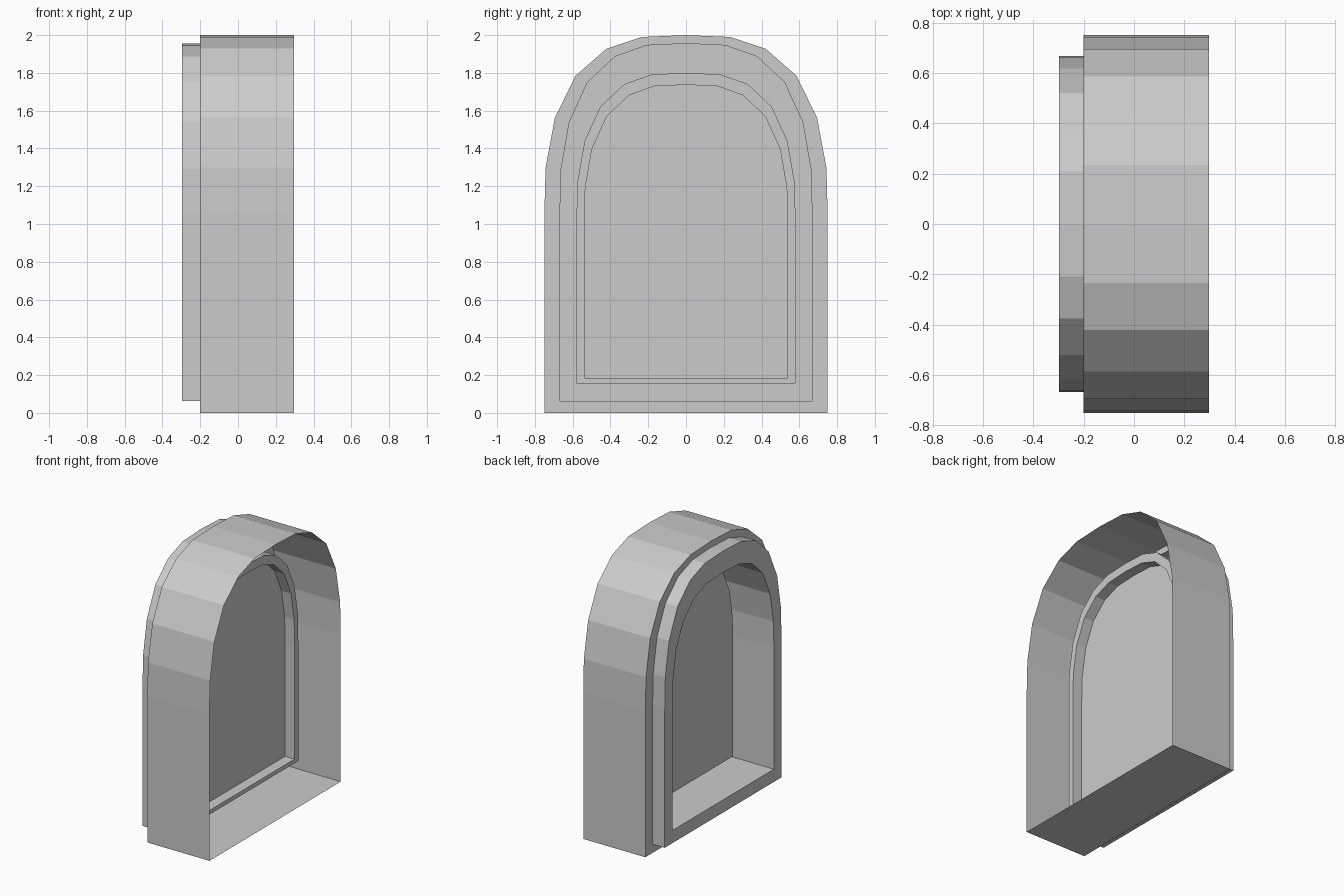
import bpy, bmesh

if "Cube" in bpy.data.objects:
    bpy.data.objects.remove(bpy.data.objects["Cube"])

# Half of the arch outline (y, z), from bottom corner to crown
HALF = [(0.75, 0), (0.75, 1.06), (0.743, 1.30), (0.694, 1.562),
        (0.585, 1.785), (0.421, 1.928), (0.235, 1.99), (0, 2.0)]
ARCH = HALF + [(-y, z) for y, z in reversed(HALF[:-1])]


def arch_loop(bm, x, half_width, bottom, top):
    """One arch outline at depth x, fitted to the given size."""
    sy, sz = half_width / 0.75, (top - bottom) / 2.0
    return [bm.verts.new((x, y * sy, bottom + z * sz)) for y, z in ARCH]


def build(name, sections, cap=False):
    """Bridge successive arch outlines; optionally close the last one."""
    bm = bmesh.new()
    loops = [arch_loop(bm, *s) for s in sections]
    n = len(ARCH)
    for a, b in zip(loops, loops[1:]):
        for i in range(n):
            j = (i + 1) % n
            bm.faces.new((a[i], a[j], b[j], b[i]))
    if cap:
        bm.faces.new(loops[-1])
    bm.normal_update()
    # The first wall is an outside wall: its side face must point to +y
    bm.faces.ensure_lookup_table()
    if not cap and bm.faces[0].normal.y < 0:
        bmesh.ops.reverse_faces(bm, faces=bm.faces[:])
    if cap and bm.faces[-1].normal.x > 0:
        bmesh.ops.reverse_faces(bm, faces=bm.faces[:])
    mesh = bpy.data.meshes.new(name)
    bm.to_mesh(mesh)
    bm.free()
    obj = bpy.data.objects.new(name, mesh)
    bpy.context.collection.objects.link(obj)
    return obj


# Arch sizes: half width, bottom, top
OUTER = (0.75, 0.0, 2.0)
STEP = (0.667, 0.063, 1.955)
OPENING = (0.58, 0.155, 1.80)
PANE = (0.538, 0.185, 1.737)

# Outer sleeve, open at +x, stepping in to a raised rim at -x
build("outer_frame", [(0.297, *OUTER), (-0.2, *OUTER), (-0.2, *STEP),
                      (-0.297, *STEP), (-0.297, *OPENING)])

# Deep reveal folding round a narrow lip to the recessed pane
build("inner_reveal_and_pane", [(-0.297, *OPENING), (0.076, *OPENING),
                                (0.076, *PANE), (0.0, *PANE)], cap=True)
